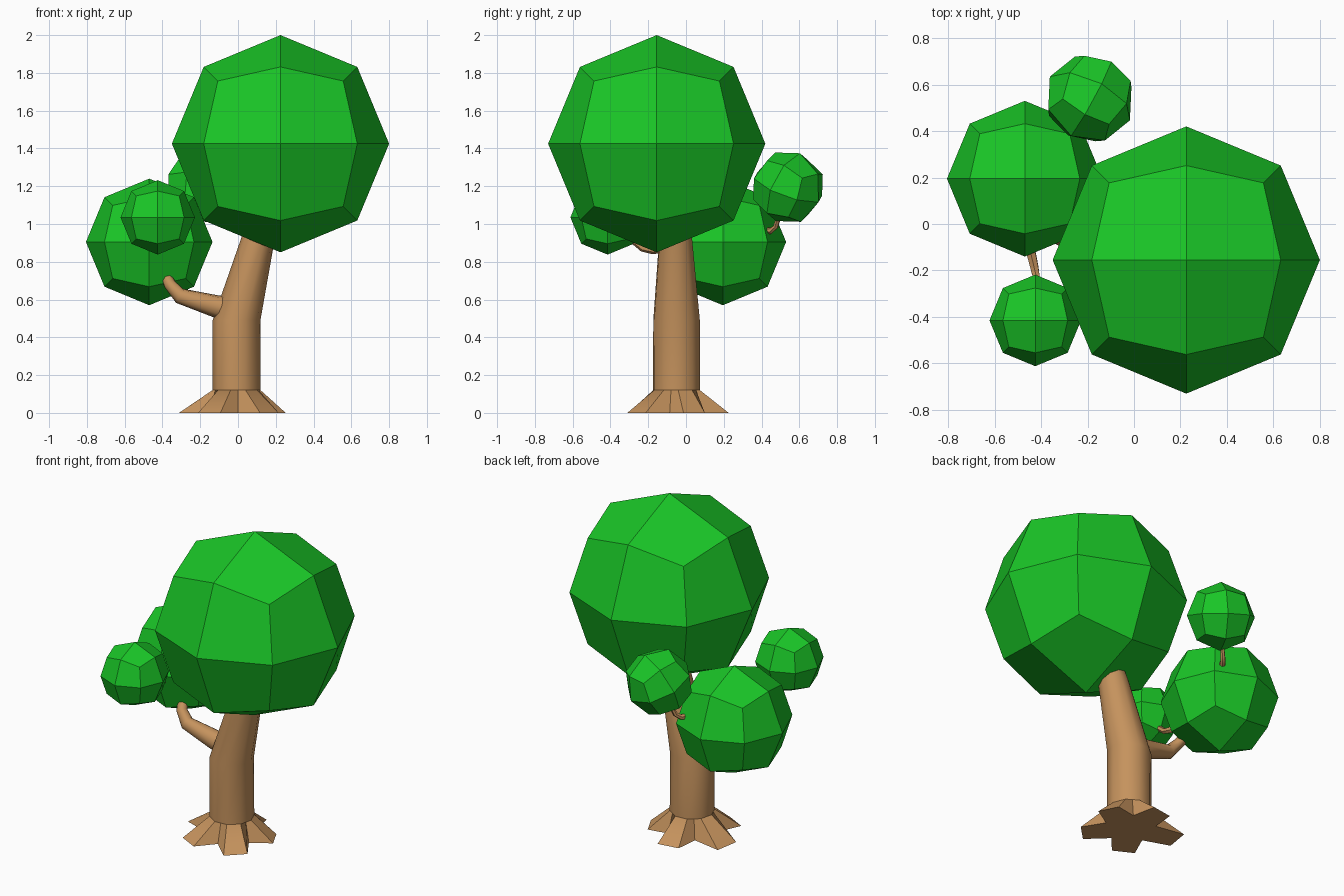
import bpy, bmesh, math
from mathutils import Vector, Euler

if "Cube" in bpy.data.objects:
    bpy.data.objects.remove(bpy.data.objects["Cube"])


def material(name, color):
    m = bpy.data.materials.new(name)
    m.diffuse_color = (*color, 1)
    m.use_nodes = True
    m.node_tree.nodes["Principled BSDF"].inputs["Base Color"].default_value = m.diffuse_color
    return m


green = material("leaf_green", (0.01, 0.56, 0.02))
brown = material("bark_brown", (0.56, 0.29, 0.11))


def finish(bm, name, mat):
    bmesh.ops.recalc_face_normals(bm, faces=bm.faces)
    me = bpy.data.meshes.new(name)
    bm.to_mesh(me)
    bm.free()
    me.materials.append(mat)
    ob = bpy.data.objects.new(name, me)
    bpy.context.collection.objects.link(ob)
    return ob


def smooth(ob, angle):
    bpy.ops.object.select_all(action='DESELECT')
    ob.select_set(True)
    bpy.context.view_layer.objects.active = ob
    bpy.ops.object.shade_smooth_by_angle(angle=math.radians(angle))


# Foliage: a cube subdivided once and pushed out to a sphere (24 flat quads)
def leaf_ball(name, center, radius, rot=(0, 0, 0)):
    bm = bmesh.new()
    bmesh.ops.create_cube(bm, size=2)
    bmesh.ops.subdivide_edges(bm, edges=bm.edges[:], cuts=1, use_grid_fill=True)
    turn = Euler(rot).to_matrix()
    for v in bm.verts:
        v.co = turn @ (v.co.normalized() * radius) + Vector(center)
    finish(bm, name, green)


def skin(bm, rings):
    loops = [[bm.verts.new(p) for p in r] for r in rings]
    n = len(loops[0])
    for a, b in zip(loops, loops[1:]):
        for i in range(n):
            j = (i + 1) % n
            bm.faces.new((a[i], a[j], b[j], b[i]))
    bm.faces.new(loops[0][::-1])
    bm.faces.new(loops[-1])


# Branches: tapered tubes along short paths of (x, y, z, radius)
def branch(name, path, sides=8):
    pts = [Vector(p[:3]) for p in path]
    rings = []
    for i, p in enumerate(pts):
        d = (pts[min(i + 1, len(pts) - 1)] - pts[max(i - 1, 0)]).normalized()
        u = d.cross(Vector((0.9, 0.4, 0.1))).normalized()
        if i:  # keep the rings from twisting
            u = (last - d * last.dot(d)).normalized()
        last = u
        w = d.cross(u)
        angs = [2 * math.pi * k / sides for k in range(sides)]
        rings.append([p + path[i][3] * (u * math.cos(a) + w * math.sin(a)) for a in angs])
    bm = bmesh.new()
    skin(bm, rings)
    smooth(finish(bm, name, brown), 50)


leaf_ball("main_foliage", (0.225, -0.155, 1.425), 0.575)
leaf_ball("left_foliage", (-0.47, 0.195, 0.905), 0.335)
leaf_ball("front_foliage", (-0.425, -0.415, 1.035), 0.197)
leaf_ball("back_foliage", (-0.19, 0.54, 1.195), 0.197, (-0.42, 0.08, -0.5))

# Trunk: ten sides, with every other face of the foot drawn out into a root
def ring(x, y, z, r):
    return [(x + r * math.cos(math.radians(a)), y + r * math.sin(math.radians(a)), z)
            for a in angles]


roots = [22, 94, 166, 238, 310]
angles = [a + s for a in roots for s in (-18, 18)]
foot = []
for a, reach in zip(roots, (0.265, 0.28, 0.315, 0.28, 0.29)):
    for da, r in ((-14, reach), (14, reach * 0.96)):
        t = math.radians(a + da)
        foot.append((-0.01 + r * math.cos(t), -0.05 + r * math.sin(t), 0))
bm = bmesh.new()
skin(bm, [ring(-0.008, -0.05, 0.12, 0.128), ring(-0.008, -0.05, 0.49, 0.127),
          ring(0.105, -0.055, 0.92, 0.09), ring(0.16, -0.08, 1.15, 0.07)])
smooth(finish(bm, "trunk", brown), 50)

# Roots: each foot face tapers to a flat-ended toe, with notches between toes
bm = bmesh.new()
top, bottom = [], []
for i in range(5):
    k = 2 * i
    t = math.radians(roots[i] + 36)
    top += [Vector(p) for p in ring(-0.008, -0.05, 0.12, 0.128)[k:k + 2]]
    top.append((top[-1] + Vector(ring(-0.008, -0.05, 0.12, 0.128)[(k + 2) % 10])) / 2)
    bottom += foot[k:k + 2]
    bottom.append((-0.01 + 0.15 * math.cos(t), -0.05 + 0.15 * math.sin(t), 0))
skin(bm, [bottom, top])
smooth(finish(bm, "roots", brown), 40)

branch("left_branch", [(0.02, -0.05, 0.54, 0.075), (-0.12, -0.055, 0.565, 0.06),
                       (-0.31, -0.06, 0.62, 0.042), (-0.36, -0.04, 0.68, 0.032),
                       (-0.4, 0.04, 0.76, 0.028)])
branch("front_twig", [(-0.46, -0.05, 0.88, 0.025), (-0.43, -0.18, 0.86, 0.02),
                      (-0.42, -0.23, 0.87, 0.017), (-0.425, -0.34, 0.96, 0.015)], 6)
branch("back_twig", [(-0.33, 0.36, 0.96, 0.022), (-0.28, 0.45, 0.965, 0.017),
                     (-0.26, 0.475, 0.985, 0.014), (-0.23, 0.5, 1.07, 0.012)], 6)
